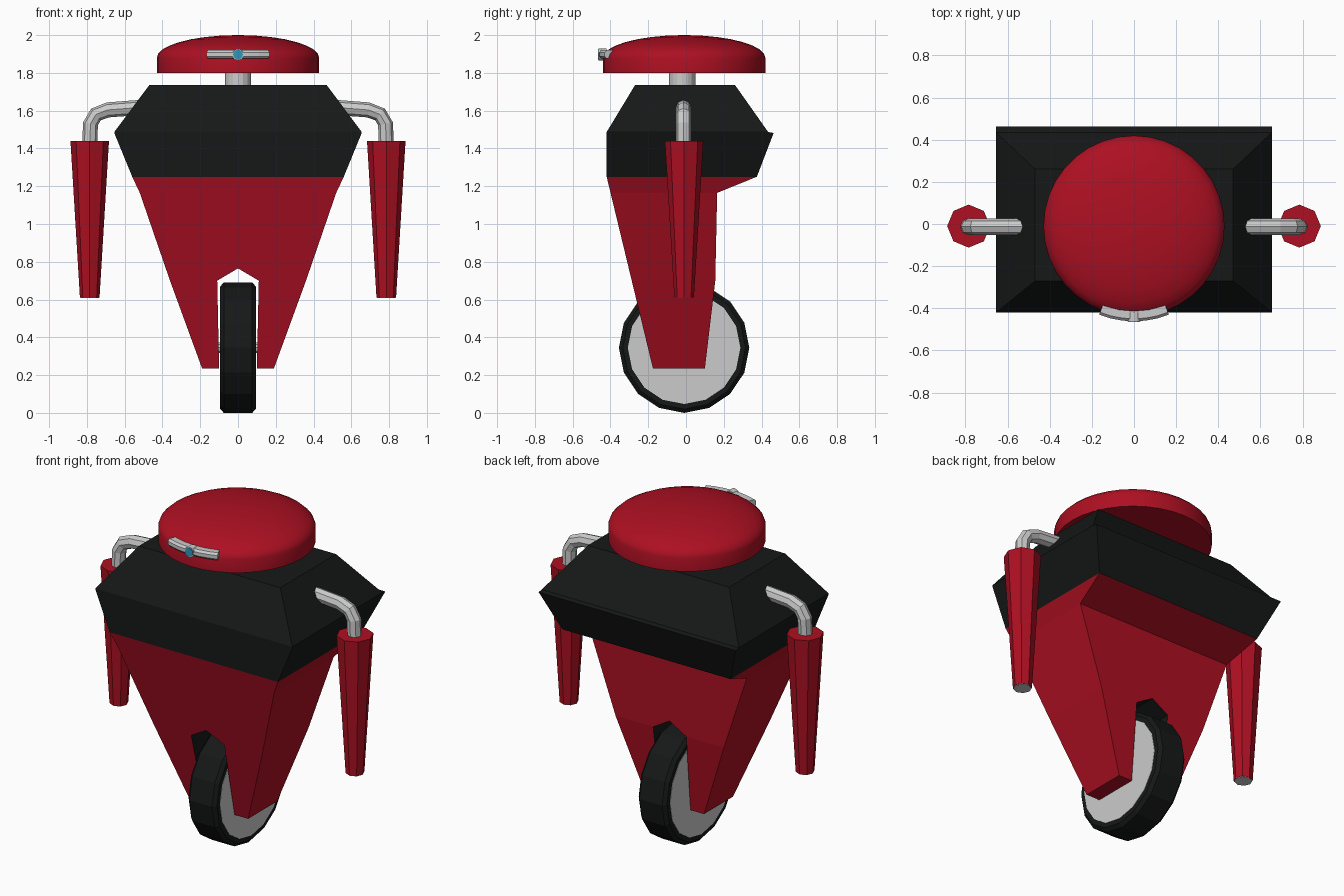
import bpy, bmesh
from math import sin, cos, pi, radians, atan2
from mathutils import Vector

if "Cube" in bpy.data.objects:
    bpy.data.objects.remove(bpy.data.objects["Cube"])

CY = -0.01  # common y of head, wheel and arms


def material(name, rgb):
    m = bpy.data.materials.new(name)
    m.diffuse_color = (*rgb, 1)
    m.use_nodes = True
    m.node_tree.nodes["Principled BSDF"].inputs["Base Color"].default_value = m.diffuse_color
    return m


RED = material("red", (0.42, 0.005, 0.016))
BLACK = material("black", (0.008, 0.009, 0.009))
BLUE = material("blue", (0.03, 0.3, 0.5))


def finish(name, bm, *mats):
    bmesh.ops.recalc_face_normals(bm, faces=bm.faces[:])
    me = bpy.data.meshes.new(name)
    bm.to_mesh(me)
    bm.free()
    for m in mats:
        me.materials.append(m)
    ob = bpy.data.objects.new(name, me)
    bpy.context.collection.objects.link(ob)
    return ob


def loft(name, rings, *mats):
    """Skin a stack of equal-sized rings and cap both ends."""
    bm = bmesh.new()
    vs = [[bm.verts.new(p) for p in r] for r in rings]
    for a, b in zip(vs, vs[1:]):
        for i in range(len(a)):
            j = (i + 1) % len(a)
            bm.faces.new((a[i], a[j], b[j], b[i]))
    bm.faces.new(vs[0])
    bm.faces.new(vs[-1])
    return finish(name, bm, *mats)


def ring(c, r, n, u=(1, 0, 0), v=(0, 1, 0)):
    c, u, v = Vector(c), Vector(u), Vector(v)
    return [c + r * (u * cos(2 * pi * i / n) + v * sin(2 * pi * i / n)) for i in range(n)]


def rect(x, y0, y1, z):
    return [(-x, y0, z), (x, y0, z), (x, y1, z), (-x, y1, z)]


# Domed head and neck
dome = [(0.43 * cos(a), 1.88 + 0.12 * sin(a)) for a in [radians(d) for d in range(0, 90, 11)]]
head = loft("head", [ring((0, CY, z), r, 36) for r, z in [(0.43, 1.80)] + dome + [(0.004, 2.0)]], RED)
bpy.context.view_layer.objects.active = head
head.select_set(True)
bpy.ops.object.shade_smooth_by_angle(angle=radians(30))
loft("neck", [ring((0, CY - 0.01, z), 0.07, 16) for z in (1.70, 1.82)])

# Curved visor with a round eye
arc = []
for i in range(7):
    a = radians(-21.5 + 43 * i / 6)
    arc.append([(r * sin(a), CY - r * cos(a), z)
                for r, z in ((0.39, 1.875), (0.44, 1.875), (0.452, 1.887), (0.452, 1.908), (0.44, 1.92), (0.39, 1.92))])
loft("visor", arc)
loft("eye_rim", [ring((0, y, 1.897), 0.031, 12, v=(0, 0, 1)) for y in (-0.42, -0.463)])
loft("eye_lens", [ring((0, y, 1.897), 0.026, 12, v=(0, 0, 1)) for y in (-0.44, -0.466)], BLUE)

# Tapered black torso with a lip at the back
loft("torso", [rect(0.56, -0.42, 0.375, 1.25), rect(0.655, -0.42, 0.464, 1.482),
               rect(0.655, -0.42, 0.435, 1.487), rect(0.47, -0.27, 0.26, 1.735)], BLACK)

# Forked lower body: front outline extruded between a sloped front and a bent back
BACK = [(0.235, 0.10), (0.70, 0.155), (1.165, 0.165), (1.25, 0.375)]


def front_y(z):
    return -0.175 - 0.245 * (z - 0.235) / 1.015


def back_y(z):
    for (z0, y0), (z1, y1) in zip(BACK, BACK[1:]):
        if z <= z1:
            return y0 + (y1 - y0) * (z - z0) / (z1 - z0)


bm = bmesh.new()
panels = [[(0, 1.25), (0.56, 1.25), (0.52, 1.165), (0, 1.165)],
          [(0, 1.165), (0.52, 1.165), (0.36, 0.70), (0.11, 0.70), (0, 0.765)],
          [(0.11, 0.70), (0.36, 0.70), (0.19, 0.235), (0.10, 0.235)]]
outline = [(0, 1.25), (0.56, 1.25), (0.52, 1.165), (0.36, 0.70), (0.19, 0.235),
           (0.10, 0.235), (0.11, 0.70), (0, 0.765)]
for s in (-1, 1):
    for fy in (front_y, back_y):
        for p in panels:
            bm.faces.new([bm.verts.new((s * x, fy(z), z)) for x, z in p])
    for k, ((x0, z0), (x1, z1)) in enumerate(zip(outline, outline[1:])):
        f = bm.faces.new([bm.verts.new(p) for p in (
            (s * x0, front_y(z0), z0), (s * x1, front_y(z1), z1),
            (s * x1, back_y(z1), z1), (s * x0, back_y(z0), z0))])
        f.material_index = 1 if k >= 5 else 0  # dark wheel well
bmesh.ops.remove_doubles(bm, verts=bm.verts[:], dist=1e-4)
finish("lower_body", bm, RED, BLACK)


# Wheel, hub disc and axle turned about x
def turned(name, profile, n, *mats):
    loft(name, [ring((x, CY, 0.345), r, n, (0, 1, 0), (0, 0, 1)) for x, r in profile], *mats)


turned("tyre", [(-0.094, 0.29), (-0.094, 0.325), (-0.075, 0.345),
                (0.075, 0.345), (0.094, 0.325), (0.094, 0.29)], 16, BLACK)
turned("wheel_disc", [(-0.096, 0.298), (0.096, 0.298)], 16)
turned("axle", [(-0.13, 0.03), (0.13, 0.03)], 10)

# Arms: bent pipe, tapered sleeve and grey tip on each side
PATH = [(0.48, 1.62), (0.69, 1.604), (0.752, 1.58), (0.781, 1.53), (0.785, 1.42)]
for s, side in ((-1, "left"), (1, "right")):
    rings = []
    for i, (x, z) in enumerate(PATH):
        a, b = PATH[max(i - 1, 0)], PATH[min(i + 1, len(PATH) - 1)]
        t = atan2(b[1] - a[1], b[0] - a[0])
        rings.append(ring((s * x, CY - 0.003, z), 0.04, 8, (-s * sin(t), 0, cos(t))))
    loft(side + "_shoulder_pipe", rings)
    loft(side + "_arm", [ring((s * 0.785, CY, z), r, 8) for z, r in ((0.612, 0.052), (1.44, 0.102))], RED)
    loft(side + "_arm_tip", [ring((s * 0.785, CY, z), 0.05, 8) for z in (0.609, 0.64)])
